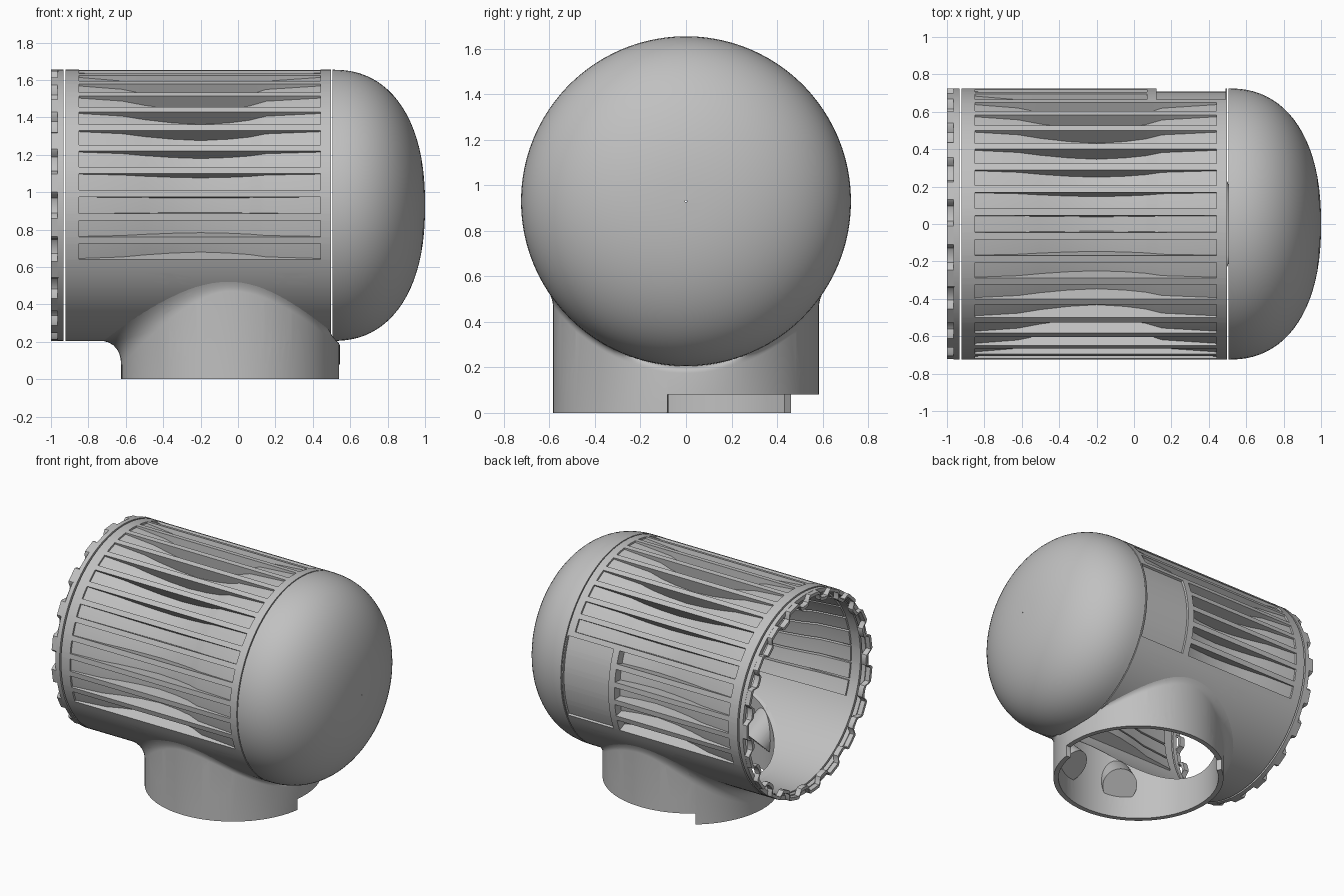
import bpy, bmesh
from math import sin, cos, radians, sqrt
from mathutils import Vector

if "Cube" in bpy.data.objects:
    bpy.data.objects.remove(bpy.data.objects["Cube"])

R, AXIS_Z = 0.725, 0.93          # body radius and axis height
NECK_X, NECK_R = -0.04, 0.585    # neck centre and radius
WALL = 0.03

grey = bpy.data.materials.new("plain_grey")
grey.use_nodes = True
grey.diffuse_color = (0.53, 0.53, 0.53, 1)
grey.node_tree.nodes["Principled BSDF"].inputs["Base Color"].default_value = (0.53, 0.53, 0.53, 1)


def make_object(name, bm):
    bmesh.ops.recalc_face_normals(bm, faces=bm.faces)
    mesh = bpy.data.meshes.new(name)
    bm.to_mesh(mesh)
    bm.free()
    mesh.materials.append(grey)
    ob = bpy.data.objects.new(name, mesh)
    bpy.context.collection.objects.link(ob)
    return ob


def loft(name, rows, close=True):
    """Skin closed rings of points; the last ring joins the first if close."""
    bm = bmesh.new()
    rings = [[bm.verts.new(p) for p in row] for row in rows]
    n = len(rings[0])
    pairs = list(zip(rings, rings[1:])) + ([(rings[-1], rings[0])] if close else [])
    for a, b in pairs:
        for i in range(n):
            j = (i + 1) % n
            bm.faces.new((a[i], a[j], b[j], b[i]))
    return make_object(name, bm)


def on_body(x, r, a):
    a = radians(a)
    return (x, -r * cos(a), AXIS_Z + r * sin(a))


def rod(name, start, end, radius, sides=40):
    start, end = Vector(start), Vector(end)
    q = (end - start).to_track_quat('Z', 'Y')
    bm = bmesh.new()
    bmesh.ops.create_cone(bm, cap_ends=True, segments=sides, radius1=radius,
                          radius2=radius, depth=(end - start).length)
    for v in bm.verts:
        v.co = q @ v.co + (start + end) / 2
    return make_object(name, bm)


def boolean(ob, cutter, operation='DIFFERENCE'):
    mod = ob.modifiers.new("cut", 'BOOLEAN')
    mod.operation, mod.object, mod.solver = operation, cutter, 'EXACT'
    bpy.context.view_layer.objects.active = ob
    bpy.ops.object.modifier_apply(modifier=mod.name)


def smooth(ob, angle=32):
    bpy.ops.object.select_all(action='DESELECT')
    ob.select_set(True)
    bpy.context.view_layer.objects.active = ob
    bpy.ops.object.shade_smooth_by_angle(angle=radians(angle))


# ---- body shell with lengthwise grooves and a shallow rear pocket ----
GROOVES = [10 * k for k in range(-2, 21)]
HALF, EPS = 3.5, 0.04
DEPTH = [(-0.85, 0.012), (-0.62, 0.032), (-0.5, 0.06), (-0.35, 0.085), (-0.2, 0.098),
         (-0.05, 0.085), (0.06, 0.065), (0.15, 0.033), (0.44, 0.012)]
POCKET = (0.12, 0.488)


def groove_depth(x):
    for (x0, d0), (x1, d1) in zip(DEPTH, DEPTH[1:]):
        if x0 <= x <= x1:
            return d0 + (d1 - d0) * (x - x0) / (x1 - x0)
    return 0


# each column: angle, angle on the inner skin, inside a groove, inside the pocket
columns = []
for c in GROOVES:
    rear = c >= 160
    for off, inner, cut in ((-HALF - EPS, -HALF - 1, False), (-HALF, -HALF - 0.9, True), (0, 0, True),
                            (HALF, HALF + 0.9, True), (HALF + EPS, HALF + 1, False)):
        pocket = rear and not (c == 160 and off < -HALF) and not (c == 200 and off > HALF)
        columns.append((c + off, c + inner, cut, pocket))
a = 207
while a < 335:
    columns.append((a, a, False, False))
    a += 3

xs = [-0.922, -0.851, 0.07, 0.0705, 0.1195, 0.12, 0.488, 0.4885, 0.441, 0.497] + [p[0] for p in DEPTH]
xs.sort()


def body_radius(x, cut, pocket):
    r = R
    if pocket and POCKET[0] <= x <= POCKET[1]:
        r -= 0.016
    if cut and not (pocket and x > 0.07):
        r -= groove_depth(x)
    return r


rows = [[on_body(x, body_radius(x, cut, poc), a) for a, _, cut, poc in columns] for x in xs]
rows += [[on_body(x, body_radius(x, cut, poc) - WALL, b) for _, b, cut, poc in columns]
         for x in reversed(xs)]
body = loft("body_shell", rows)

# ---- end dome, a hollow shell ----
N = 96
steps = 22


def dome_rows(radius, length):
    out = []
    for i in range(steps):
        t = sin(radians(90) * i / steps)
        out.append((0.504 + length * t, radius * (1 - t ** 2.3) ** (1 / 2.3)))
    return out + [(0.504 + length, 0.004)]


profile = dome_rows(R, 0.496)[::-1] + dome_rows(R - WALL, 0.466)
dome = loft("end_dome", [[on_body(x, r, 360 * i / N) for i in range(N)] for x, r in profile])

# ---- rim: plain band and a wavy crown on the open end ----
band_profile = [(-0.966, R), (-0.934, R), (-0.934, R - WALL), (-0.966, R - WALL)]
band = loft("rim_band", [[on_body(x, r, 360 * i / N) for i in range(N)] for x, r in band_profile])

TABS = 19
wave = []
for k in range(TABS):
    c = 360 * k / TABS
    wave += [(c + o, d) for o, d in ((-5.6, 0), (-4.6, 0.012), (-3.4, 0.045), (-2, 0.052), (2, 0.052),
                                     (3.4, 0.045), (4.6, 0.012), (5.6, 0))]
crown = loft("rim_crown", [[on_body(x, R - d - t, a) for a, d in wave]
                           for x, t in ((-1, 0), (-0.96, 0), (-0.96, 0.022), (-1, 0.022))])


# ---- neck: round collar flaring into the body, lower edge notched ----
def body_bottom(y, r):
    return AXIS_Z - sqrt(max(r * r - y * y, 0.0))


angles = [-8.1, -8, 128, 128.1] + [4 * i for i in range(-45, 45) if i != -2 and i != 32]
angles.sort()
outer = [[] for _ in range(9)]
inner = [[], []]
for deg in angles:
    c, s = cos(radians(deg)), sin(radians(deg))
    base = 0.08 if -8 <= deg <= 128 else 0
    flare = 0.03 + 0.1 * max(0, -c) ** 1.5
    top = body_bottom(NECK_R * s, R)
    end_r = NECK_R + flare
    p0 = Vector((NECK_X + NECK_R * c, NECK_R * s, top - flare))
    p1 = Vector((p0.x, p0.y, top))
    p2 = Vector((min(NECK_X + end_r * c, 0.494), end_r * s, body_bottom(end_r * s, R - 0.004)))
    outer[0].append((p0.x, p0.y, base))
    for i in range(8):
        t = i / 7
        outer[i + 1].append(p0 * (1 - t) ** 2 + p1 * 2 * t * (1 - t) + p2 * t * t)
    ri = NECK_R - 0.035
    x, y = NECK_X + ri * c, ri * s
    inner[0].append((min(x, 0.49), y, body_bottom(y, R - WALL) + 0.01))
    inner[1].append((x, y, base))
neck = loft("neck_collar", outer + inner)

# opening from the neck into the body
bore = rod("bore_cutter", (NECK_X, 0, -0.1), (NECK_X, 0, 0.75), 0.553, 90)
boolean(body, bore)
bpy.data.objects.remove(bore)

# ---- four slanted screw holes with sockets inside the collar ----
sockets = []
for side in (-1, 1):
    for end in (-1, 1):
        radial = Vector((end * cos(radians(65)), side * sin(radians(65)), 0))
        entry = Vector((NECK_X, 0, 0.31)) + radial * NECK_R
        inward = (-radial - Vector((0, 0, 1))).normalized()
        hole = rod("hole_cutter", entry - inward * 0.4, entry + inward * 0.3, 0.1)
        socket = rod("screw_socket", entry - inward * 0.15, entry + inward * 0.13, 0.12)
        limit = rod("socket_limit", (NECK_X, 0, 0), (NECK_X, 0, 0.5), 0.57, 90)
        boolean(socket, limit, 'INTERSECT')
        for ob in (socket, neck, body):
            boolean(ob, hole)
        bpy.data.objects.remove(hole)
        bpy.data.objects.remove(limit)
        sockets.append(socket)

for ob in [body, dome, band, crown, neck] + sockets:
    smooth(ob)
